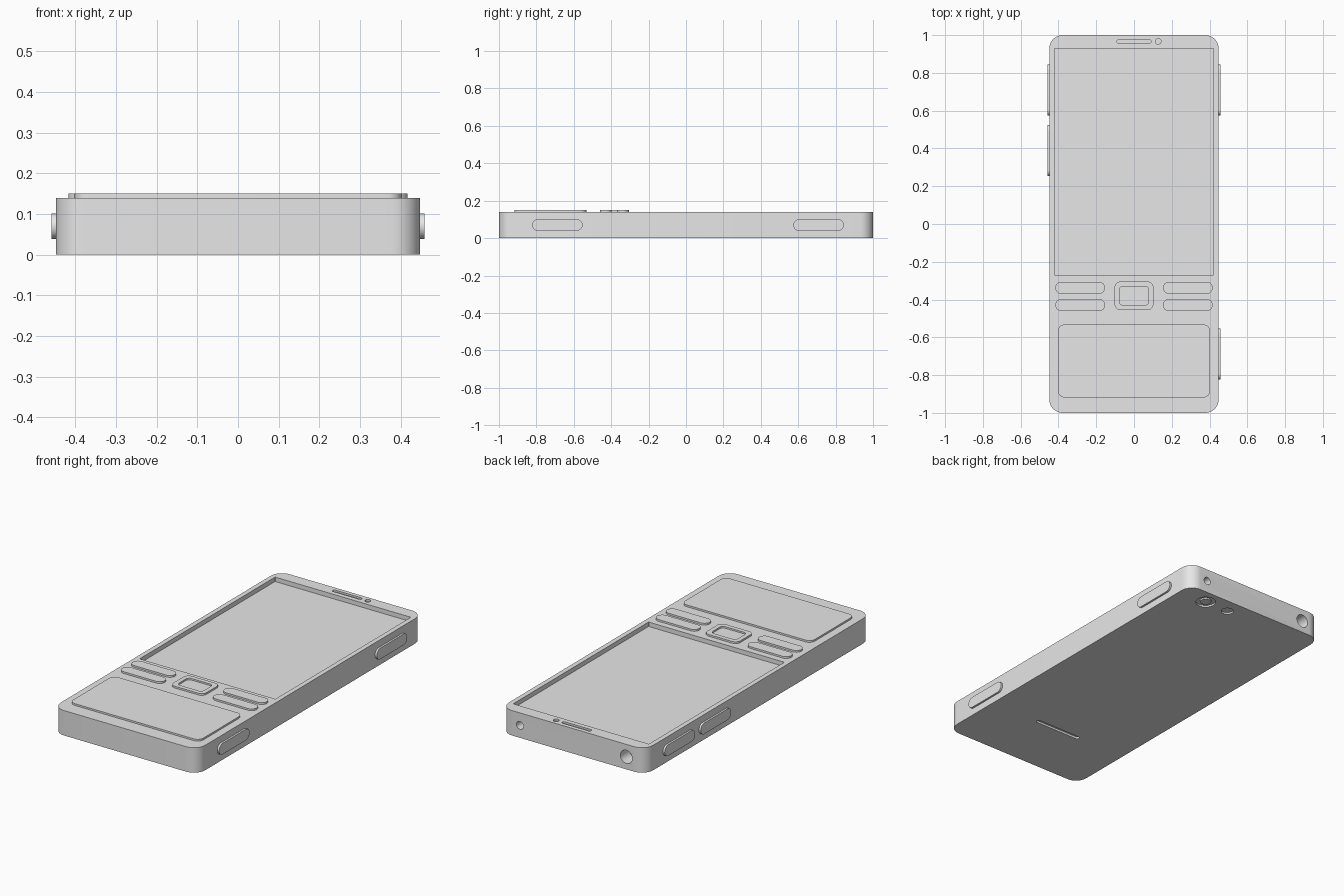
import bpy, bmesh, math
from mathutils import Vector

if "Cube" in bpy.data.objects:
    bpy.data.objects.remove(bpy.data.objects["Cube"])

grey = bpy.data.materials.new("plain_grey")
grey.use_nodes = True
grey.diffuse_color = (0.8, 0.8, 0.8, 1)
grey.node_tree.nodes["Principled BSDF"].inputs["Base Color"].default_value = (0.8, 0.8, 0.8, 1)

TOP = 0.14      # upper face of the body
RAISED = 0.15   # upper face of the keys
SIDE = 0.448    # half width of the body


def slab(name, centre, size, radius, low, high, axis="z", steps=8):
    """Rounded rectangle extruded from low to high along an axis."""
    roll = {"z": (0, 1, 2), "x": (2, 0, 1), "y": (1, 2, 0)}[axis]
    bm = bmesh.new()
    ring = []
    for corner, (sx, sy) in enumerate(((1, 1), (-1, 1), (-1, -1), (1, -1))):
        for i in range(steps + 1):
            a = math.pi / 2 * (corner + i / steps)
            p = (centre[0] + sx * (size[0] / 2 - radius) + radius * math.cos(a),
                 centre[1] + sy * (size[1] / 2 - radius) + radius * math.sin(a), low)
            ring.append(bm.verts.new([p[k] for k in roll]))
    bmesh.ops.remove_doubles(bm, verts=ring, dist=0.0001)
    face = bm.faces.new([v for v in ring if v.is_valid])
    grown = bmesh.ops.extrude_face_region(bm, geom=[face])["geom"]
    offset = Vector([(0, 0, high - low)[k] for k in roll])
    bmesh.ops.translate(bm, vec=offset, verts=[g for g in grown if isinstance(g, bmesh.types.BMVert)])
    bmesh.ops.recalc_face_normals(bm, faces=bm.faces)
    mesh = bpy.data.meshes.new(name)
    bm.to_mesh(mesh)
    bm.free()
    mesh.materials.append(grey)
    obj = bpy.data.objects.new(name, mesh)
    bpy.context.collection.objects.link(obj)
    return obj


def disc(name, centre, radius, low, high, axis="z"):
    return slab(name, centre, (radius * 2, radius * 2), radius, low, high, axis)


def carve(obj, cutters):
    """Subtract the cutters, bake the result and discard the cutters."""
    for c in cutters:
        mod = obj.modifiers.new("cut", "BOOLEAN")
        mod.operation, mod.solver, mod.object = "DIFFERENCE", "EXACT", c
    graph = bpy.context.evaluated_depsgraph_get()
    baked = bpy.data.meshes.new_from_object(obj.evaluated_get(graph))
    obj.modifiers.clear()
    obj.data = baked
    for c in cutters:
        bpy.data.objects.remove(c)


parts = []

# Body with screen recess, earpiece, sensor, end sockets, rear cameras and speaker slot
body = slab("body", (0, 0), (SIDE * 2, 2), 0.07, 0, TOP)
carve(body, [
    slab("screen_cut", (0, 0.33), (0.842, 1.2), 0.002, TOP - 0.025, 0.2, steps=1),
    slab("earpiece_cut", (0, 0.967), (0.18, 0.02), 0.01, TOP - 0.01, 0.2),
    disc("sensor_cut", (0.128, 0.967), 0.015, TOP - 0.01, 0.2),
    disc("small_socket_cut", (0.07, 0.33), 0.022, 0.95, 1.1, "y"),
    disc("large_socket_cut", (0.07, -0.33), 0.037, 0.92, 1.1, "y"),
    disc("camera_cut", (0.27, 0.915), 0.053, -0.1, 0.01),
    disc("flash_cut", (0.12, 0.915), 0.032, -0.1, 0.01),
    slab("speaker_cut", (0, -0.63), (0.29, 0.024), 0.012, -0.1, 0.012),
])
parts.append(body)
parts.append(disc("camera_lens", (0.27, 0.915), 0.03, 0.002, 0.012))

# Raised keys on the face
parts.append(slab("lower_panel", (0, -0.725), (0.806, 0.386), 0.035, TOP - 0.01, RAISED))
for side, sx in (("left", 1), ("right", -1)):
    for row, y in (("upper", -0.338), ("lower", -0.429)):
        parts.append(slab(f"{side}_{row}_key", (sx * 0.285, y), (0.263, 0.064), 0.032,
                          TOP - 0.01, RAISED))

# Centre key with a shallow dish
centre_key = slab("centre_key", (0, -0.38), (0.205, 0.15), 0.03, TOP - 0.01, RAISED)
carve(centre_key, [slab("dish_cut", (0, -0.38), (0.155, 0.1), 0.02, TOP + 0.001, 0.2)])
parts.append(centre_key)

# Edge buttons
for name, sx, y in (("left_rear_button", 1, 0.709), ("left_front_button", 1, -0.688),
                    ("right_rear_button", -1, 0.709), ("right_middle_button", -1, 0.39)):
    ends = sorted((sx * (SIDE - 0.02), sx * (SIDE + 0.011)))
    parts.append(slab(name, (y, 0.07), (0.27, 0.062), 0.031, *ends, axis="x"))

# Smooth rounded walls, keep edges sharp
bpy.ops.object.select_all(action="DESELECT")
for p in parts:
    p.select_set(True)
bpy.context.view_layer.objects.active = body
bpy.ops.object.shade_smooth_by_angle(angle=math.radians(30))
